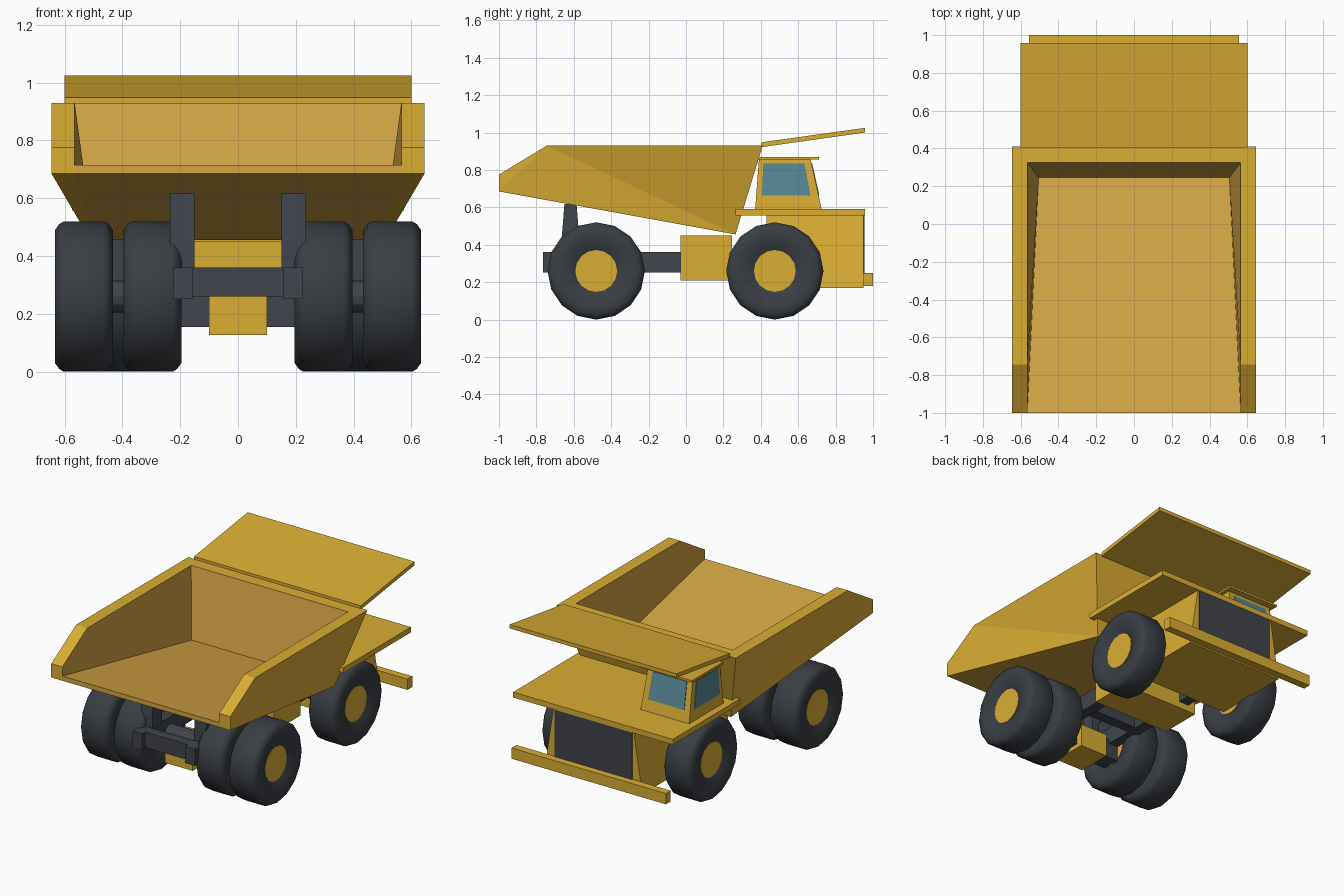
import bpy, bmesh, math
from mathutils import Vector

if "Cube" in bpy.data.objects:
    bpy.data.objects.remove(bpy.data.objects["Cube"])


def material(name, rgb):
    m = bpy.data.materials.new(name)
    m.diffuse_color = (*rgb, 1)
    m.use_nodes = True
    m.node_tree.nodes["Principled BSDF"].inputs["Base Color"].default_value = m.diffuse_color
    return m


YELLOW = material("yellow paint", (0.70, 0.42, 0.034))
TAN = material("bed lining", (0.65, 0.38, 0.058))
GREY = material("frame grey", (0.052, 0.058, 0.072))
RUBBER = material("tyre rubber", (0.042, 0.048, 0.057))
GLASS = material("window glass", (0.10, 0.25, 0.31))


def finish(name, bm, *mats):
    bmesh.ops.recalc_face_normals(bm, faces=bm.faces)
    me = bpy.data.meshes.new(name)
    bm.to_mesh(me)
    bm.free()
    for m in mats:
        me.materials.append(m)
    ob = bpy.data.objects.new(name, me)
    bpy.context.collection.objects.link(ob)
    return ob


def loft(name, a, b, mat):
    """Solid between two matching loops of points."""
    bm = bmesh.new()
    va = [bm.verts.new(p) for p in a]
    vb = [bm.verts.new(p) for p in b]
    n = len(va)
    bm.faces.new(va)
    bm.faces.new(vb)
    for i in range(n):
        j = (i + 1) % n
        bm.faces.new((va[i], va[j], vb[j], vb[i]))
    return finish(name, bm, mat)


def rect(x0, x1, y0, y1, z):
    return [(x0, y0, z), (x1, y0, z), (x1, y1, z), (x0, y1, z)]


def box(name, x0, x1, y0, y1, z0, z1, mat):
    return loft(name, rect(x0, x1, y0, y1, z0), rect(x0, x1, y0, y1, z1), mat)


def extrude_x(name, profile, x0, x1, mat):
    return loft(name, [(x0, y, z) for y, z in profile],
                [(x1, y, z) for y, z in profile], mat)


def plate(name, corners, u, v, mat, t=0.004):
    """Thin pane inside a quad; corners run bottom a, bottom b, top b, top a."""
    a, b, c, d = map(Vector, corners)

    def at(s, h):
        return a.lerp(b, s).lerp(d.lerp(c, s), h)
    loop = [at(u[0], v[0]), at(u[1], v[0]), at(u[1], v[1]), at(u[0], v[1])]
    off = (b - a).cross(d - a).normalized() * t
    return loft(name, [p - off for p in loop], [p + off for p in loop], mat)


def cylinder_x(name, x0, x1, y, z, r, n, mat):
    pts = [(y + r * math.sin(2 * math.pi * i / n), z + r * math.cos(2 * math.pi * i / n))
           for i in range(n)]
    return extrude_x(name, pts, x0, x1, mat)


# Dump bed: one mirrored shell with a lined interior
HALF = dict(o1=(.645, -1, .685), o2=(.645, -1, .775), o3=(.645, -.745, .93),
            o4=(.645, .41, .93), o5=(.51, .265, .455),
            i1=(.565, -1, .715), i2=(.565, -1, .775), i3=(.565, -.745, .93),
            i4=(.565, .325, .93), i5=(.505, .245, .49),
            b1=(.565, -1, .685), b5=(.495, .265, .455))
bm = bmesh.new()
sides = [{k: bm.verts.new((s * x, y, z)) for k, (x, y, z) in HALF.items()} for s in (1, -1)]
for side in sides:
    for keys, m in (("o1 o2 o3", 0), ("o1 o3 o5", 0), ("o3 o4 o5", 0),
                    ("o2 o3 i3 i2", 0), ("o3 o4 i4 i3", 0),
                    ("i1 i2 i3", 1), ("i1 i3 i5", 1), ("i3 i4 i5", 1),
                    ("o1 o2 i2 i1 b1", 0), ("o1 b1 b5 o5", 0)):
        bm.faces.new([side[k] for k in keys.split()]).material_index = m
R, L = sides
for a, b, m in (("o4", "i4", 0), ("i4", "i5", 1), ("i5", "i1", 1), ("i1", "b1", 1), ("b1", "b5", 1)):
    bm.faces.new((R[a], R[b], L[b], L[a])).material_index = m
bm.faces.new((R["o4"], R["o5"], R["b5"], L["b5"], L["o5"], L["o4"]))
finish("dump_bed", bm, YELLOW, TAN)

# Canopy over the cab
extrude_x("bed_canopy", [(.405, .922), (.405, .948), (.957, 1.025), (.957, 1.0)], -.6, .6, YELLOW)

# Front deck, engine body, grille and bumper
box("front_deck", -.575, .575, .265, .957, .557, .592, YELLOW)
loft("engine_body", rect(-.35, .35, .43, .95, .17), rect(-.29, .29, .43, .95, .557), YELLOW)
box("radiator_grille", -.28, .28, .947, .955, .22, .557, GREY)
box("front_bumper", -.555, .555, .95, 1.0, .18, .25, YELLOW)

# Cab with panes and roof
base = rect(-.53, -.18, .37, .725, .592)
top = rect(-.515, -.195, .39, .665, .86)
loft("cab", base, top, YELLOW)
box("cab_roof", -.54, -.17, .378, .71, .857, .87, YELLOW)
for name, i, j in (("right_window", 1, 2), ("windscreen", 2, 3), ("left_window", 3, 0)):
    u = {1: (.09, .87), 2: (.12, .88), 3: (.13, .91)}[i]
    plate(name, (base[i], base[j], top[j], top[i]), u, (.27, .9), GLASS)

# Side tank block
box("tank_block", -.28, .28, -.03, .245, .21, .45, YELLOW)

# Frame rails, cross members, bed posts
for s, tag in ((1, "right"), (-1, "left")):
    lo, hi = sorted((s * .155, s * .225))
    box("frame_rail_" + tag, lo, hi, -.765, .5, .252, .36, GREY)
    post = loft("bed_post_" + tag,
                [(s * .15, -.665, .43), (s * .235, -.665, .43), (s * .235, -.57, .43), (s * .15, -.57, .43)],
                [(s * .15, -.65, .617), (s * .235, -.65, .617), (s * .235, -.585, .617), (s * .15, -.585, .617)],
                GREY)
    loft("post_foot_" + tag,
         [(s * .15, -.665, .35), (s * .2, -.665, .35), (s * .2, -.57, .35), (s * .15, -.57, .35)],
         [(s * .15, -.665, .43), (s * .235, -.665, .43), (s * .235, -.57, .43), (s * .15, -.57, .43)],
         GREY)
box("rear_cross_member", -.17, .17, -.735, -.67, .26, .36, GREY)
box("middle_cross_member", -.17, .17, -.25, -.18, .26, .36, GREY)
box("rear_axle_beam", -.24, .24, -.54, -.42, .155, .27, GREY)
box("axle_housing", -.1, .1, -.61, -.38, .127, .275, YELLOW)
cylinder_x("rear_axle", -.55, .55, -.48, .26, .055, 12, GREY)
cylinder_x("front_axle", -.45, .45, .475, .26, .055, 12, GREY)

# Wheels: lathed tyre plus hub disc
TYRE = [(.105, .07), (.15, .092), (.195, .1), (.23, .1), (.25, .086), (.26, .07)]
TYRE += [(r, -x) for r, x in reversed(TYRE)]


def wheel(name, cx, cy, n=16, cz=.26):
    bm = bmesh.new()
    rings = []
    for i in range(n):
        a = 2 * math.pi * i / n
        rings.append([bm.verts.new((cx + x, cy + r * math.sin(a), cz + r * math.cos(a))) for r, x in TYRE])
    for i in range(n):
        p, q = rings[i], rings[(i + 1) % n]
        for k in range(len(TYRE)):
            m = (k + 1) % len(TYRE)
            bm.faces.new((p[k], p[m], q[m], q[k]))
    ob = finish(name + "_tyre", bm, RUBBER)
    bpy.ops.object.select_all(action='DESELECT')
    ob.select_set(True)
    bpy.context.view_layer.objects.active = ob
    bpy.ops.object.shade_smooth_by_angle(angle=math.radians(50))
    cylinder_x(name + "_hub", cx - .076, cx + .076, cy, cz, .112, 16, YELLOW)


for s, tag in ((1, "right"), (-1, "left")):
    wheel("front_wheel_" + tag, s * .44, .475)
    wheel("rear_inner_wheel_" + tag, s * .296, -.48)
    wheel("rear_outer_wheel_" + tag, s * .533, -.48)
